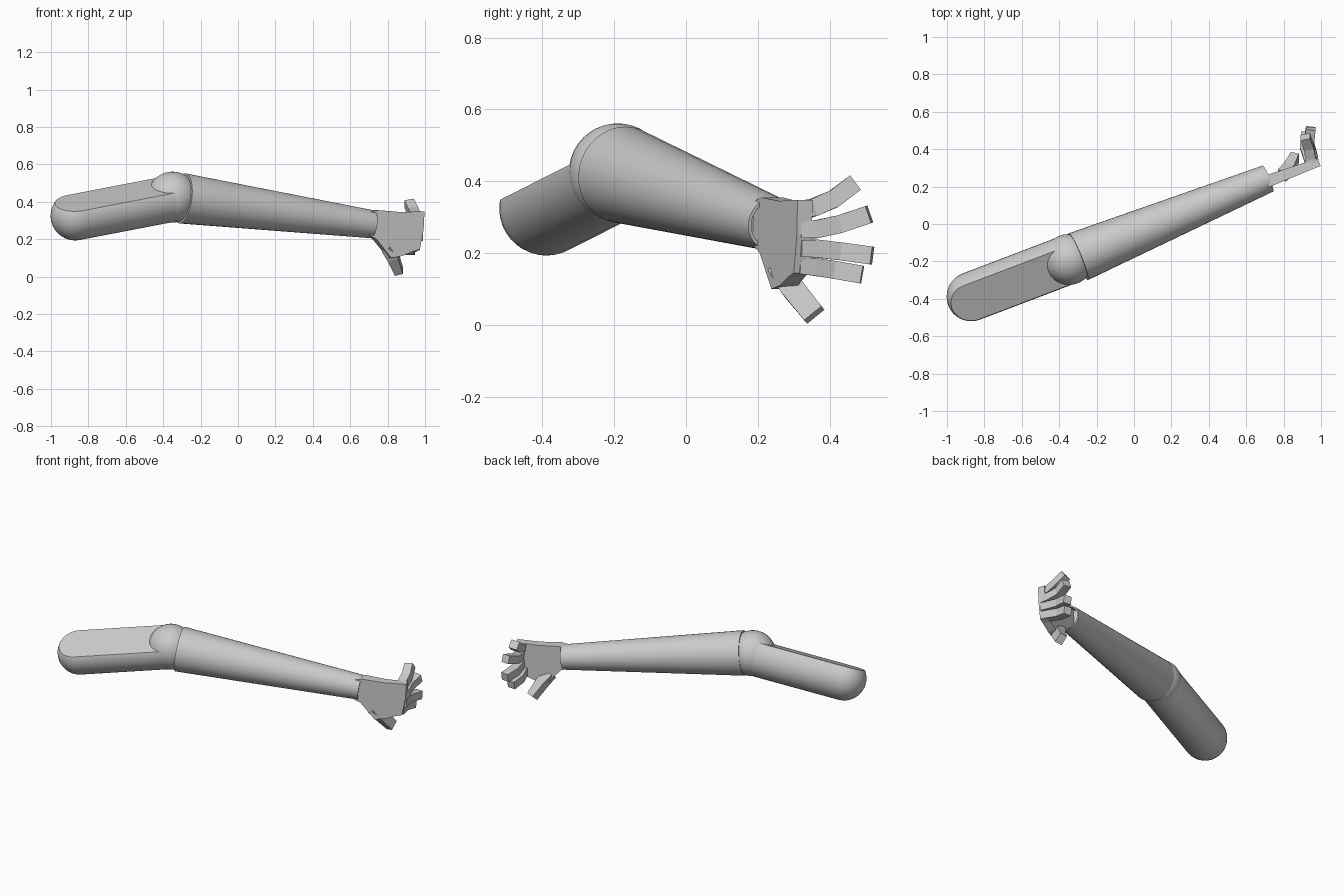
import bpy, bmesh, math
from mathutils import Vector

if "Cube" in bpy.data.objects:
    bpy.data.objects.remove(bpy.data.objects["Cube"])


def finish(bm, name, smooth=True):
    bmesh.ops.recalc_face_normals(bm, faces=bm.faces)
    me = bpy.data.meshes.new(name)
    bm.to_mesh(me)
    bm.free()
    ob = bpy.data.objects.new(name, me)
    bpy.context.collection.objects.link(ob)
    if smooth:
        bpy.ops.object.select_all(action='DESELECT')
        bpy.context.view_layer.objects.active = ob
        ob.select_set(True)
        bpy.ops.object.shade_smooth_by_angle(angle=math.radians(35))
    return ob


def loft(bm, rings):
    loops = [[bm.verts.new(p) for p in ring] for ring in rings]
    n = len(loops[0])
    for a, b in zip(loops, loops[1:]):
        for i in range(n):
            j = (i + 1) % n
            bm.faces.new((a[i], a[j], b[j], b[i]))
    bm.faces.new(loops[0][::-1])
    bm.faces.new(loops[-1])


def lathe(start, end, profile, n=36):
    """Revolve (distance along axis, radius) pairs around start-end."""
    a, b = Vector(start), Vector(end)
    d = (b - a).normalized()
    u = d.cross(Vector((0, 0, 1))).normalized()
    v = u.cross(d)
    bm = bmesh.new()
    loft(bm, [[a + d * s + (u * math.cos(t) + v * math.sin(t)) * r
               for t in (2 * math.pi * i / n for i in range(n))]
              for s, r in profile])
    return bm


def finger(name, path, sizes):
    """Angular digit: rectangular sections (thickness, width) along a path."""
    pts = [Vector(p) for p in path]
    rings = []
    for i, p in enumerate(pts):
        t = (pts[min(i + 1, len(pts) - 1)] - pts[max(i - 1, 0)]).normalized()
        v = t.cross(Vector((1, 0, 0))).normalized()
        u = v.cross(t)
        a, b = sizes[i][0] / 2, sizes[i][1] / 2
        rings.append([p + u * a + v * b, p - u * a + v * b,
                      p - u * a - v * b, p + u * a - v * b])
    bm = bmesh.new()
    loft(bm, rings)
    finish(bm, name, False)


shoulder, elbow = Vector((-0.87, -0.388, 0.325)), Vector((-0.35, -0.19, 0.425))
R = 0.132

# Upper arm: round-ended tube with a flat planed along its top
cap = [(-R * math.cos(t), max(R * math.sin(t), 0.001))
       for t in (math.pi / 2 * i / 8 for i in range(9))]
bm = lathe(shoulder, elbow, cap + [((elbow - shoulder).length, R)])
axis = (elbow - shoulder).normalized()
normal = Vector((0, -0.42, 0.907))
normal = (normal - axis * normal.dot(axis)).normalized()
cut = bmesh.ops.bisect_plane(bm, geom=bm.verts[:] + bm.edges[:] + bm.faces[:],
                             plane_co=shoulder + normal * 0.076,
                             plane_no=normal, clear_outer=True)
edges = [e for e in cut['geom_cut'] if isinstance(e, bmesh.types.BMEdge)]
bmesh.ops.holes_fill(bm, edges=[e for e in bm.edges if e.is_boundary], sides=0)
finish(bm, "upper_arm")

# Elbow ball
bm = bmesh.new()
bmesh.ops.create_uvsphere(bm, u_segments=36, v_segments=20, radius=0.136)
bmesh.ops.translate(bm, verts=bm.verts, vec=elbow)
finish(bm, "elbow")

# Tapered forearm, with a recessed opening at the wrist
s, e = Vector((-0.298, -0.175, 0.418)), Vector((0.716, 0.243, 0.28))
L = (e - s).length
finish(lathe(s, e, [(0, 0.135), (L, 0.075), (L, 0.066), (L - 0.04, 0.06)]), "forearm")

# Palm: slab following the forearm direction, with a wedge toward the thumb
outline = [(0.67, 0.34), (0.74, 0.355), (0.86, 0.345), (0.99, 0.348),
           (0.985, 0.25), (0.965, 0.145), (0.93, 0.135), (0.87, 0.11),
           (0.81, 0.10), (0.73, 0.20), (0.67, 0.23)]
bm = bmesh.new()
rings = []
for side in (-1, 1):
    ring = []
    for x, z in outline:
        thick = 0.032 - 0.035 * (x - 0.67)
        ring.append((x - 0.35 * side * thick, 0.235 + 0.37 * (x - 0.73) + side * thick, z))
    rings.append(ring)
loft(bm, rings)
finish(bm, "palm", False)

# Four curled fingers and the thumb
fs = [(0.05, 0.045), (0.055, 0.05), (0.055, 0.05), (0.052, 0.05)]
digits = {
    "finger_top": [(0.965, 0.315, 0.322), (0.945, 0.35, 0.325), (0.935, 0.41, 0.35), (0.915, 0.466, 0.392)],
    "finger_upper": [(0.965, 0.315, 0.265), (0.955, 0.36, 0.266), (0.935, 0.43, 0.281), (0.945, 0.51, 0.308)],
    "finger_lower": [(0.965, 0.315, 0.213), (0.95, 0.36, 0.213), (0.935, 0.43, 0.205), (0.945, 0.518, 0.193)],
    "finger_bottom": [(0.95, 0.31, 0.165), (0.935, 0.35, 0.163), (0.915, 0.41, 0.154), (0.92, 0.49, 0.14)],
}
for name, path in digits.items():
    finger(name, path, fs)
finger("thumb", [(0.79, 0.26, 0.16), (0.83, 0.295, 0.105), (0.86, 0.357, 0.028)],
       [(0.05, 0.06), (0.058, 0.065), (0.045, 0.062)])
